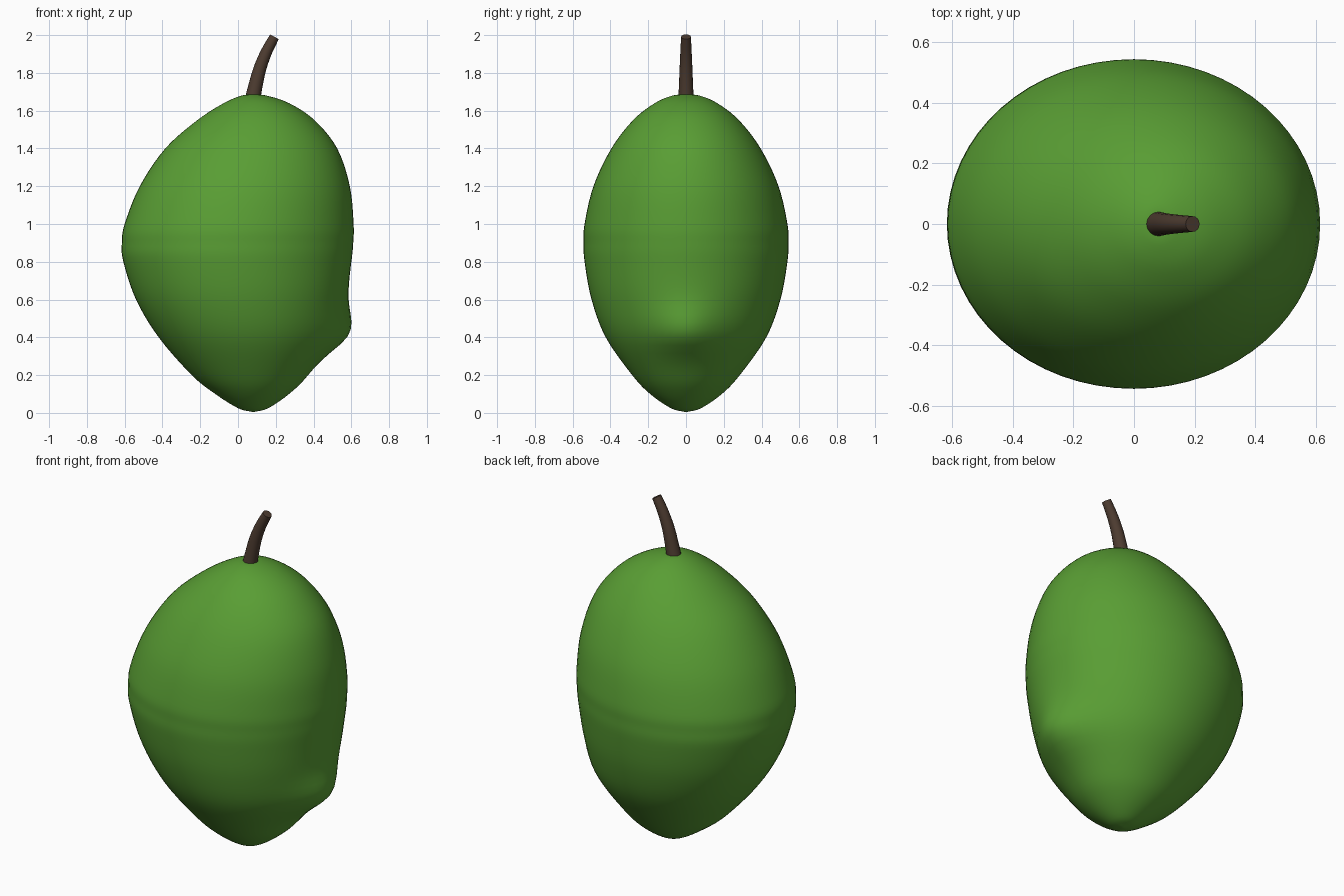
import bpy, bmesh
from math import sin, cos, pi, exp
from mathutils import Vector

default = bpy.data.objects.get("Cube")
if default:
    bpy.data.objects.remove(default, do_unlink=True)


def make_material(name, colour):
    mat = bpy.data.materials.new(name)
    mat.use_nodes = True
    mat.diffuse_color = (*colour, 1)
    bsdf = mat.node_tree.nodes["Principled BSDF"]
    bsdf.inputs["Base Color"].default_value = (*colour, 1)
    bsdf.inputs["Roughness"].default_value = 0.6
    return mat


def smooth_path(points, steps):
    """Pass a smooth spline through the control points."""
    pts = [Vector(p) for p in points]
    pts = [2 * pts[0] - pts[1]] + pts + [2 * pts[-1] - pts[-2]]
    result = []
    for a, b, c, d in zip(pts, pts[1:], pts[2:], pts[3:]):
        for i in range(steps):
            t = i / steps
            result.append(b + (c - a) * t / 2
                          + (a - 2.5 * b + 2 * c - d / 2) * t ** 2
                          + (1.5 * b - 1.5 * c + (d - a) / 2) * t ** 3)
    return result + [pts[-2]]


def loft(name, rings, material, sharp_angle):
    """Skin a list of rings and close both ends."""
    bm = bmesh.new()
    loops = [[bm.verts.new(co) for co in ring] for ring in rings]
    for low, high in zip(loops, loops[1:]):
        for i in range(len(low)):
            j = (i + 1) % len(low)
            bm.faces.new((low[i], low[j], high[j], high[i]))
    bm.faces.new(reversed(loops[0]))
    bm.faces.new(loops[-1])
    bmesh.ops.recalc_face_normals(bm, faces=bm.faces)
    mesh = bpy.data.meshes.new(name)
    bm.to_mesh(mesh)
    bm.free()
    mesh.materials.append(material)
    obj = bpy.data.objects.new(name, mesh)
    bpy.context.collection.objects.link(obj)
    bpy.ops.object.select_all(action="DESELECT")
    obj.select_set(True)
    bpy.context.view_layer.objects.active = obj
    bpy.ops.object.shade_smooth_by_angle(angle=sharp_angle)
    return obj


green = make_material("leaf green skin", (0.10, 0.34, 0.034))
brown = make_material("dark brown stem", (0.075, 0.045, 0.03))

# Fruit body: height, right edge, left edge, half depth
outline = [
    (0.005, 0.075, 0.085, 0.005), (0.025, 0.0, 0.16, 0.08),
    (0.10, -0.12, 0.27, 0.19), (0.20, -0.245, 0.37, 0.285),
    (0.40, -0.42, 0.505, 0.425), (0.60, -0.54, 0.568, 0.50),
    (0.80, -0.607, 0.60, 0.537), (0.90, -0.615, 0.61, 0.542),
    (1.00, -0.60, 0.612, 0.537), (1.20, -0.52, 0.592, 0.49),
    (1.40, -0.385, 0.525, 0.395), (1.55, -0.215, 0.405, 0.28),
    (1.64, -0.075, 0.27, 0.165), (1.68, 0.02, 0.15, 0.07),
    (1.685, 0.075, 0.085, 0.005),
]
SIDES = 64


def body_ring(height, right, left, depth):
    middle, half = (left + right) / 2, (left - right) / 2
    # Soft beak swelling low on the left side
    spread = 0.11 if height < 0.42 else 0.15
    beak = 0.075 * exp(-((height - 0.42) / spread) ** 2)
    ring = []
    for i in range(SIDES):
        a = 2 * pi * i / SIDES
        y = depth * sin(a)
        swell = beak * exp(-(y / 0.2) ** 2) if cos(a) > 0 else 0
        ring.append((middle + half * cos(a) + swell * max(cos(a), 0), y, height))
    return ring


body_rings = [body_ring(h, r, l, d)
              for h, r, l, d in smooth_path(outline, 5)]
loft("fruit_body", body_rings, green, pi / 3)

# Curved, tapering stem
stem_path = smooth_path([(0.077, 0, 1.655), (0.09, 0, 1.72), (0.115, 0, 1.82),
                         (0.15, 0, 1.91), (0.193, 0, 1.991)], 3)
stem_rings = []
for k, centre in enumerate(stem_path):
    before = stem_path[max(k - 1, 0)]
    after = stem_path[min(k + 1, len(stem_path) - 1)]
    along = (after - before).normalized()
    across = along.cross(Vector((0, 1, 0))) * -1
    radius = 0.042 - 0.016 * k / (len(stem_path) - 1)
    stem_rings.append([centre + radius * (across * -cos(2 * pi * i / 16)
                       + Vector((0, 1, 0)) * sin(2 * pi * i / 16))
                       for i in range(16)])
loft("stem", stem_rings, brown, pi / 5)
